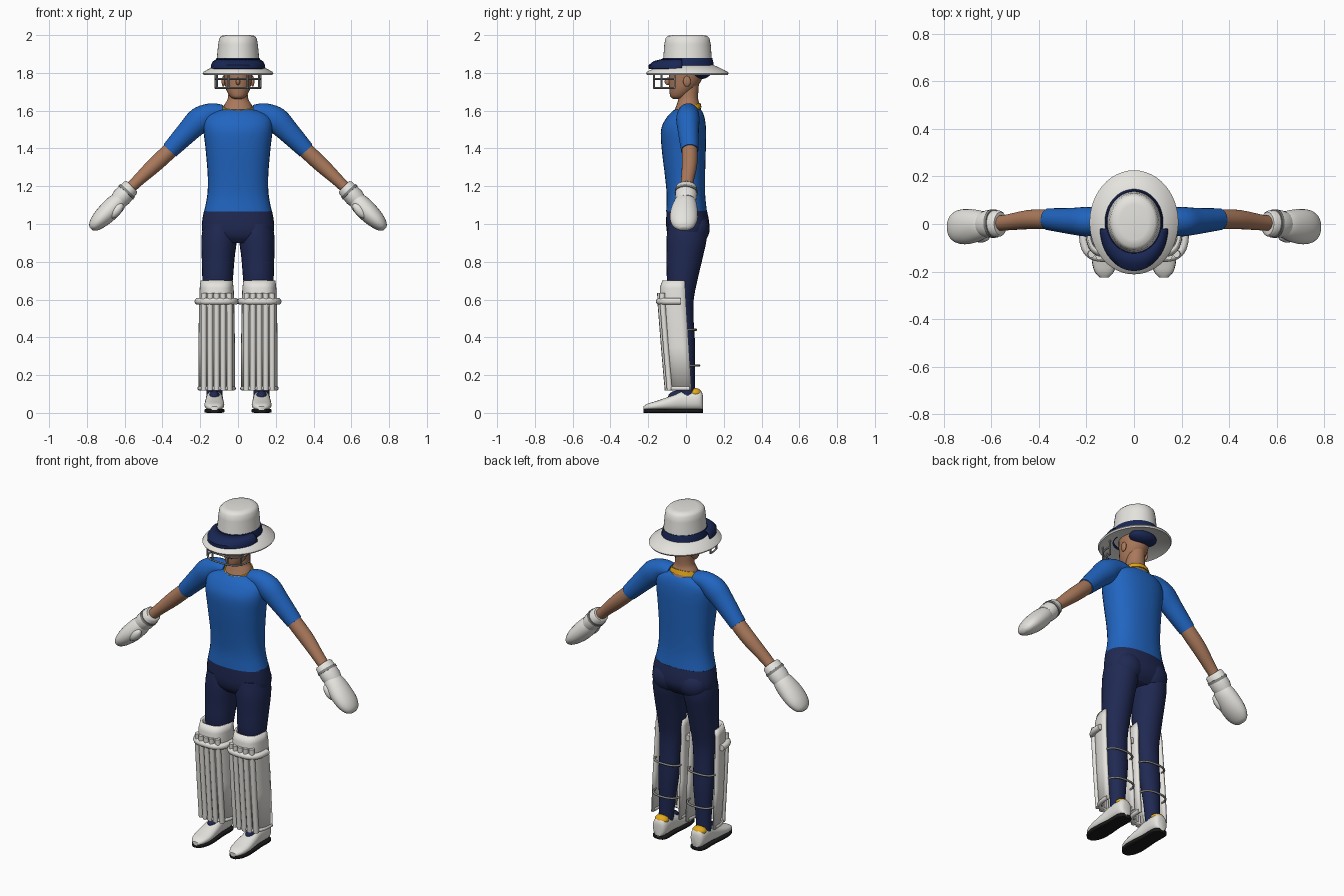
import bpy, bmesh, math
from mathutils import Vector, Matrix

if "Cube" in bpy.data.objects:
    bpy.data.objects.remove(bpy.data.objects["Cube"])

X, Y, Z = Vector((1, 0, 0)), Vector((0, 1, 0)), Vector((0, 0, 1))


def material(name, *rgb):
    m = bpy.data.materials.new(name)
    m.use_nodes = True
    m.diffuse_color = (*rgb, 1)
    m.node_tree.nodes["Principled BSDF"].inputs["Base Color"].default_value = (*rgb, 1)
    return m


white = material("off white", .78, .77, .73)
blue = material("shirt blue", .015, .13, .53)
navy = material("trouser navy", .014, .022, .085)
hat_navy = material("hat navy", .01, .02, .09)
skin = material("skin", .4, .19, .105)
yellow = material("trim yellow", .78, .4, .01)
grey = material("strap grey", .25, .26, .25)
black = material("sole black", .01, .01, .01)


def finish(name, bm, mat, mirror=False, thickness=0):
    bmesh.ops.recalc_face_normals(bm, faces=bm.faces)
    mesh = bpy.data.meshes.new(name)
    bm.to_mesh(mesh)
    bm.free()
    mesh.materials.append(mat)
    ob = bpy.data.objects.new(name, mesh)
    bpy.context.collection.objects.link(ob)
    bpy.ops.object.select_all(action='DESELECT')
    ob.select_set(True)
    bpy.context.view_layer.objects.active = ob
    bpy.ops.object.shade_smooth_by_angle(angle=math.radians(45))
    if thickness:
        mod = ob.modifiers.new("Thickness", 'SOLIDIFY')
        mod.thickness = thickness
        mod.offset = 0
    if mirror:
        ob.modifiers.new("Mirror", 'MIRROR')
    return ob


def resample(rings, steps):
    """Catmull-Rom interpolation of ring rows."""
    out, last = [], len(rings) - 1
    for i in range(last):
        a, b, c, d = (rings[min(max(k, 0), last)] for k in (i - 1, i, i + 1, i + 2))
        for s in range(steps):
            t = s / steps
            out.append([q + t * ((r - p) / 2 + t * (p - 2.5 * q + 2 * r - e / 2
                        + t * (1.5 * (q - r) + (e - p) / 2))) for p, q, r, e in zip(a, b, c, d)])
    return out + [rings[last]]


def sweep(name, rings, mat, axis=None, ref=Y, steps=1, sides=24, power=2, mirror=False):
    """Loft rings of (x, y, z, radius_u, radius_v); without an axis they follow the path."""
    rings = resample(rings, steps)
    bm, loops = bmesh.new(), []
    for i, (x, y, z, ru, rv) in enumerate(rings):
        before, after = rings[max(i - 1, 0)], rings[min(i + 1, len(rings) - 1)]
        t = (axis or Vector(after[:3]) - Vector(before[:3])).normalized()
        u = ref.cross(t).normalized()
        v = t.cross(u)
        loop = []
        for k in range(sides):
            c, s = math.cos(math.tau * k / sides), math.sin(math.tau * k / sides)
            p = Vector((x, y, z)) + u * math.copysign(abs(c) ** (2 / power), c) * ru
            loop.append(bm.verts.new(p + v * math.copysign(abs(s) ** (2 / power), s) * rv))
        loops.append(loop)
    for a, b in zip(loops, loops[1:]):
        for k in range(sides):
            j = (k + 1) % sides
            bm.faces.new((a[k], a[j], b[j], b[k]))
    bm.faces.new(loops[0])
    bm.faces.new(loops[-1])
    return finish(name, bm, mat, mirror)


def tube(name, points, radius, mat, ref=Z, mirror=True):
    return sweep(name, [(*p, radius, radius) for p in points], mat, ref=ref, sides=10, mirror=mirror)


def ball(name, centre, radii, mat, tilt=0, mirror=False):
    bm = bmesh.new()
    m = Matrix.Translation(centre) @ Matrix.Rotation(tilt, 4, 'Y') @ Matrix.Diagonal((*radii, 1))
    bmesh.ops.create_uvsphere(bm, u_segments=24, v_segments=14, radius=1, matrix=m)
    return finish(name, bm, mat, mirror)


def arc(cx, back, front, rx, z, n=24, power=2, sign=-1):
    """Half superellipse open at the back (sign -1) or at the front (sign 1)."""
    pts = []
    for k in range(n + 1):
        a = math.pi * k / n
        c, s = math.cos(a), math.sin(a)
        pts.append((cx + math.copysign(abs(c) ** (2 / power), c) * rx,
                    back + sign * abs(s) ** (2 / power) * abs(front - back), z))
    return pts


def sheet(name, rows, mat, thickness, mirror=False):
    bm = bmesh.new()
    rows = [[bm.verts.new(p) for p in row] for row in rows]
    for a, b in zip(rows, rows[1:]):
        for k in range(len(a) - 1):
            bm.faces.new((a[k], a[k + 1], b[k + 1], b[k]))
    return finish(name, bm, mat, mirror, thickness)


def stack(rows):
    """Rows of (z, y, rx, ry) on the centre line."""
    return [(0, y, z, rx, ry) for z, y, rx, ry in rows]


# Torso, collar and neck
sweep("shirt_body", stack([(1.065, .003, .18, .108), (1.15, 0, .163, .102), (1.25, -.005, .16, .106),
      (1.4, -.012, .172, .117), (1.5, -.013, .183, .119), (1.56, -.003, .175, .102),
      (1.595, .006, .13, .08), (1.61, .01, .07, .06)]), blue, axis=Z, steps=4, sides=32, power=2.3)
sweep("collar_trim", stack([(1.595, .003, .09, .083), (1.622, .005, .08, .074)]), yellow,
      axis=Vector((0, -.28, 1)))
sweep("neck", stack([(1.6, .01, .085, .072), (1.635, .012, .07, .06), (1.67, .012, .053, .052),
      (1.76, .015, .05, .055)]), skin, axis=Z, steps=4)

# Head
sweep("head", stack([(1.662, -.045, .02, .022), (1.675, -.038, .042, .045), (1.71, -.022, .062, .066),
      (1.76, -.005, .073, .086), (1.83, .005, .08, .095), (1.86, .005, .07, .085)]), skin, axis=Z, steps=4)
ball("nose", (0, -.095, 1.755), (.012, .018, .02), skin)
ball("mouth", (0, -.084, 1.718), (.022, .006, .004), black)
ball("ear", (.077, .005, 1.755), (.01, .02, .028), skin, mirror=True)
ball("cap_back", (0, .075, 1.805), (.085, .058, .038), hat_navy)

# Hat
sweep("hat_brim", stack([(1.82, .007, .1, .12), (1.79, .007, .182, .214), (1.798, .007, .187, .219),
      (1.806, .007, .182, .214), (1.83, .007, .14, .165), (1.845, .008, .11, .13)]), white, axis=Z, sides=48)
sweep("hat_crown", stack([(1.83, .008, .12, .138), (1.88, .008, .112, .128), (1.95, .008, .105, .123),
      (1.982, .008, .1, .117), (1.996, .008, .088, .104), (2, .008, .06, .075)]), white, axis=Z, sides=40)
sweep("hat_band", stack([(1.828, .008, .124, .141), (1.855, .008, .121, .137), (1.878, .008, .115, .131)]),
      hat_navy, axis=Z, sides=40)
sheet("visor", [arc(0, -.02, f, r, z) for z, r, f in ((1.818, .1, -.11), (1.824, .141, -.195),
      (1.84, .14, -.195), (1.86, .13, -.17), (1.872, .108, -.12))], hat_navy, .006)

# Face guard
for i, z in enumerate((1.72, 1.768)):
    tube(f"guard_bar_{i}", arc(0, -.06, -.17, .12, z, power=3), .005, grey, mirror=False)
for i, (x, y) in enumerate(((.12, -.06), (.112, -.13), (.05, -.169))):
    tube(f"guard_post_{i}", [(x, y, 1.718), (x, y, 1.81)], .005, grey, ref=Y)

# Arms
sweep("sleeve", [(.08, .012, 1.59, .04, .05), (.14, .012, 1.588, .052, .055), (.2, .01, 1.553, .068, .062),
      (.26, .012, 1.495, .06, .056), (.36, .02, 1.39, .046, .046)], blue, steps=4, mirror=True)
sweep("forearm", [(.33, .018, 1.42, .04, .04), (.38, .02, 1.37, .042, .042), (.45, .018, 1.305, .04, .04),
      (.54, .006, 1.22, .031, .033), (.62, 0, 1.14, .028, .03)], skin, steps=4, mirror=True)

# Gloves
sweep("glove_cuff", [(.562, .002, 1.2, .038, .048), (.568, .002, 1.194, .046, .055),
      (.615, 0, 1.143, .052, .058), (.635, 0, 1.122, .046, .052)], white, mirror=True)
sweep("glove_strap", [(.585, .002, 1.176, .052, .06), (.595, .001, 1.165, .053, .061)], grey, mirror=True)
sweep("glove_hand", [(.605, 0, 1.15, .03, .04), (.64, -.004, 1.113, .05, .06), (.69, -.01, 1.062, .053, .073),
      (.735, -.012, 1.018, .045, .071), (.765, -.012, .987, .03, .052), (.778, -.012, .974, .012, .024)],
      white, steps=4, mirror=True)
ball("glove_thumb", (.645, -.052, 1.07), (.05, .026, .026), white, tilt=math.radians(48), mirror=True)

# Trousers
sweep("trouser_hips", stack([(.9, .005, .12, .07), (.93, .007, .175, .098), (.97, .01, .191, .113),
      (1.02, .008, .189, .113), (1.07, .004, .18, .107)]), navy, axis=Z, steps=4, sides=32, power=2.3)
ball("trouser_seat", (.085, .05, .975), (.09, .075, .085), navy, mirror=True)
sweep("trouser_leg", [(x, y, z, a, b) for z, x, y, a, b in (
      (1, .097, .005, .085, .1), (.92, .1, .003, .094, .106), (.82, .105, -.007, .087, .095),
      (.7, .108, -.02, .08, .08), (.6, .11, -.017, .068, .058), (.5, .112, -.008, .06, .048),
      (.36, .115, -.002, .06, .05), (.22, .12, .005, .048, .042), (.09, .125, .01, .042, .037))],
      navy, axis=-Z, steps=4, mirror=True)

# Leg pads: levels of (z, half width, front, back)
levels = [(.12, .09, -.092, .03), (.35, .09, -.112, .015), (.58, .086, -.13, 0), (.66, .083, -.132, -.004),
          (.7, .078, -.118, -.007)]
PAD_X = .113
sheet("leg_pad", [arc(PAD_X, back, front, rx, z, power=3) for z, rx, front, back in levels],
      white, .014, mirror=True)
for i in range(5):
    dx = (i - 2) * .034
    dip = .012 * (abs(i - 2) / 2) ** 3
    path = [(PAD_X + dx, front + dip - .006, z) for z, rx, front, back in levels[:3]]
    path.append((PAD_X + dx * .97, path[-1][1] - .002, .635))
    tube(f"pad_roll_{i}", path, .0155, white, ref=Y)
tube("pad_knee_roll", arc(PAD_X, -.03, -.142, .1, .59, power=3), .018, white)
tube("pad_lower_edge", arc(PAD_X, .02, -.096, .09, .13, power=3), .012, white)
for i, (z, y) in enumerate(((.44, .053), (.25, .07))):
    tube(f"pad_strap_{i}", arc(PAD_X, 0, y, .085, z, power=2.5, sign=1), .006, grey)

# Shoes: stations of (y, half width, top)
stations = [(.09, .022, .09), (.08, .038, .115), (.05, .046, .12), (-.02, .045, .115), (-.08, .05, .09),
            (-.15, .052, .065), (-.2, .04, .05), (-.225, .018, .035)]
sweep("shoe_upper", [(.125, y, (top + .014) / 2, w, (top - .014) / 2) for y, w, top in stations],
      white, axis=-Y, ref=Z, steps=3, power=2.4, mirror=True)
sweep("shoe_sole", [(.125, y, .011, w + .001, .011) for y, w, top in stations],
      black, axis=-Y, ref=Z, steps=3, power=5, mirror=True)
ball("shoe_heel_trim", (.125, .05, .105), (.041, .034, .026), yellow, mirror=True)
ball("shoe_tongue", (.125, -.04, .085), (.03, .055, .034), navy, tilt=0, mirror=True)
